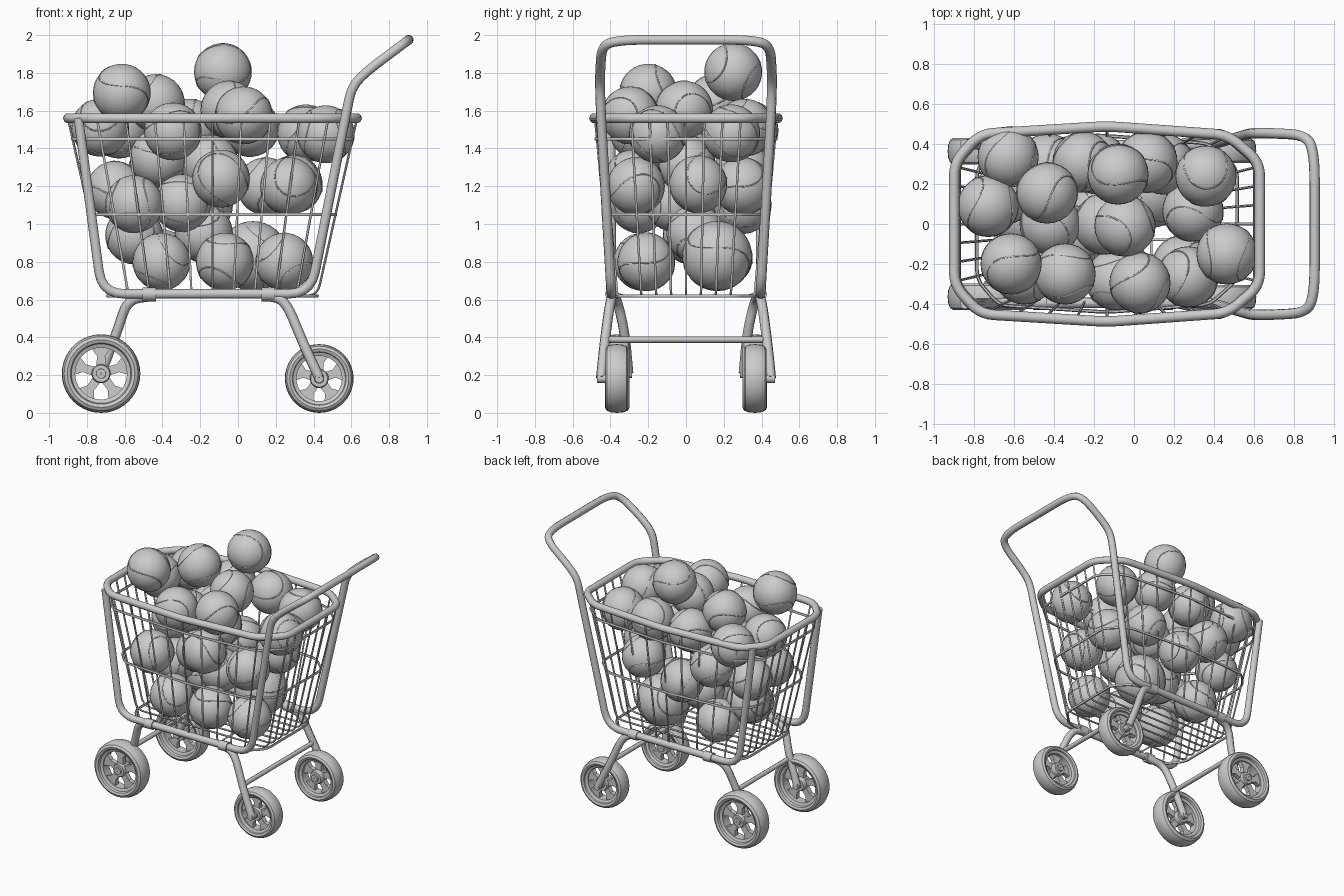
import bpy, bmesh, math, random
from mathutils import Vector, Euler

if "Cube" in bpy.data.objects:
    bpy.data.objects.remove(bpy.data.objects["Cube"])

random.seed(4)


def finish(name, mesh, angle=40):
    ob = bpy.data.objects.new(name, mesh)
    bpy.context.collection.objects.link(ob)
    bpy.ops.object.select_all(action='DESELECT')
    ob.select_set(True)
    bpy.context.view_layer.objects.active = ob
    bpy.ops.object.shade_smooth_by_angle(angle=math.radians(angle))
    return ob


def fillet(points, radius, cyclic=False, steps=5):
    """Round the corners of a polyline."""
    pts = [Vector(p) for p in points]
    n, out = len(pts), []
    for i, p in enumerate(pts):
        if not cyclic and i in (0, n - 1):
            out.append(p)
            continue
        a, b = pts[i - 1] - p, pts[(i + 1) % n] - p
        p0 = p + a.normalized() * min(radius, a.length * .45)
        p1 = p + b.normalized() * min(radius, b.length * .45)
        for k in range(steps + 1):
            t = k / steps
            out.append(p0 * (1 - t) ** 2 + p * 2 * t * (1 - t) + p1 * t * t)
    return out


def tubes(name, paths, r, radius=.1, cyclic=False, res=2):
    """One mesh holding a round tube along each path."""
    cu = bpy.data.curves.new(name, 'CURVE')
    cu.dimensions = '3D'
    cu.bevel_depth, cu.bevel_resolution, cu.use_fill_caps = r, res, True
    for path in paths:
        pts = fillet(path, radius, cyclic) if radius else path
        sp = cu.splines.new('POLY')
        sp.points.add(len(pts) - 1)
        for q, p in zip(sp.points, pts):
            q.co = (*p, 1)
        sp.use_cyclic_u = cyclic
    tmp = bpy.data.objects.new("tmp", cu)
    bpy.context.collection.objects.link(tmp)
    bpy.context.view_layer.update()
    me = bpy.data.meshes.new_from_object(
        tmp.evaluated_get(bpy.context.evaluated_depsgraph_get()))
    bpy.data.objects.remove(tmp)
    return finish(name, me, 60)


def lathe(bm, profile, c, n=32):
    """Revolve a closed (radius, y) profile round the y axis."""
    rows = []
    for i in range(n):
        a = math.tau * i / n
        rows.append([bm.verts.new((c[0] + r * math.cos(a), c[1] + y, c[2] + r * math.sin(a)))
                     for r, y in profile])
    m = len(profile)
    for i in range(n):
        p, q = rows[i], rows[(i + 1) % n]
        for j in range(m):
            bm.faces.new((p[j], p[(j + 1) % m], q[(j + 1) % m], q[j]))


def flip(path):
    return [(x, -y, z) for x, y, z in path]


# Basket shape: half sizes grow linearly with height
Z0, Z1 = .62, 1.56
def level(z):
    t = (z - Z0) / (Z1 - Z0)
    return -.135, .555 + .21 * t, .395 + .087 * t


def ring(z):
    cx, hx, hy = level(z)
    half = [(-1, .64), (-.83, .935), (0, 1.015), (.79, .925), (1, .64)]
    loop = half + [(f, -g) for f, g in reversed(half)]
    return [(cx + f * hx, g * hy, z) for f, g in loop]


tubes("basket_rim", [ring(Z1)], .026, .07, True, 3)
tubes("basket_hoops", [ring(1.45), ring(1.05), ring(Z0)], .009, .05, True, 1)

# Wires: side walls, and lengthwise ones running under the floor
wires = []
cx, tx, ty = level(Z1)
_, bx, by = level(Z0)
for i in range(9):
    f = -.8 + .2 * i
    e = 1 - .1 * abs(f)
    side = [(cx + f * tx, ty * e, Z1), (cx + f * bx, by * e, Z0)]
    if i % 4 == 2:
        wires.append(side + flip(side)[::-1])
    else:
        wires += [side, flip(side)]
for i in range(7):
    g = -.6 + .2 * i
    wires.append([(cx - tx, g * ty, Z1), (cx - bx, g * by, Z0),
                  (cx + bx, g * by, Z0), (cx + tx, g * ty, Z1)])
tubes("basket_wires", wires, .0065, .06, False, 1)

# Main frame: front posts, bottom rails, rear posts and push handle in one tube
side = [(-.845, .40, 1.56), (-.72, .395, .63), (.385, .395, .63), (.57, .45, 1.57),
        (.60, .455, 1.72), (.67, .455, 1.80), (.87, .445, 1.95), (.904, .33, 1.975)]
tubes("frame_and_handle", [side + flip(side)[::-1]], .026, .12, False, 3)

# Legs: the front ones reach the wheels on the inside, the rear ones on the outside
front = [(-.45, .385, .62), (-.585, .365, .60), (-.64, .325, .43), (-.725, .305, .212)]
rear = [(.15, .385, .62), (.25, .40, .60), (.34, .43, .38), (.43, .45, .185)]
tubes("front_legs", [front, flip(front)], .027, .12)
tubes("rear_legs", [rear, flip(rear)], .027, .12)
tubes("leg_crossbars", [[(-.645, -.33, .388), (-.645, .33, .388)],
                        [(.338, -.42, .388), (.338, .42, .388)]], .017, 0)
# Clamps holding the legs to the rails
clamps = []
for x in (-.47, .16):
    for s in (1, -1):
        clamps.append([(x - .035, s * .393, .628), (x + .035, s * .393, .628)])
tubes("leg_clamps", clamps, .037, 0)


def wheel(name, x, y, R, w):
    bm = bmesh.new()
    c = (x, y, R)
    s = 1 if y > 0 else -1
    # tyre
    lathe(bm, [(R * .78, -w * .9), (R * .86, -w), (R * .94, -w * .85), (R * .985, -w * .5), (R, 0),
               (R * .985, w * .5), (R * .94, w * .85), (R * .86, w), (R * .78, w * .9),
               (R * .75, w * .6), (R * .75, -w * .6)], c, 40)
    # rim
    lathe(bm, [(R * .66, -.035), (R * .77, -.044), (R * .77, .044), (R * .66, .035)], c, 40)
    # hub and its cap
    lathe(bm, [(.004, -.045), (.045, -.045), (.05, -.035), (.05, .035), (.045, .045), (.004, .045)], c, 20)
    lathe(bm, [(.003, -.058), (.026, -.058), (.03, 0), (.026, .058), (.003, .058)], c, 12)
    # five spokes, flared at the rim
    for k in range(5):
        a = math.tau * k / 5 + math.pi / 2
        outline = [(.035, -.024), (R * .45, -.022), (R * .68, -.055),
                   (R * .68, .055), (R * .45, .022), (.035, .024)]
        lo, hi = [[bm.verts.new((x + u * math.cos(a) - v * math.sin(a), y + s * d,
                                 R + u * math.sin(a) + v * math.cos(a)))
                   for u, v in outline] for d in (-.01, .025)]
        bm.faces.new(lo)
        bm.faces.new(hi)
        for j in range(6):
            bm.faces.new((lo[j - 1], lo[j], hi[j], hi[j - 1]))
    bmesh.ops.recalc_face_normals(bm, faces=bm.faces)
    me = bpy.data.meshes.new(name)
    bm.to_mesh(me)
    bm.free()
    finish(name, me, 35)


for s, tag in ((-1, "right"), (1, "left")):
    wheel("front_wheel_" + tag, -.725, s * .364, .208, .066)
    wheel("rear_wheel_" + tag, .43, s * .366, .182, .06)
    tubes("axle_" + tag, [[(-.725, s * .285, .208), (-.725, s * .40, .208)],
                          [(.43, s * .33, .182), (.43, s * .47, .182)]], .024, 0)

# Balls heaped in the basket: x, y, z
balls = [(-.63, .335, 1.50), (-.73, .09, 1.51), (-.435, .155, 1.64), (-.615, -.2, 1.695),
         (-.345, -.25, 1.49), (-.255, .31, 1.51), (-.08, .25, 1.805), (.065, .31, 1.51),
         (.36, .24, 1.48), (.295, .065, 1.21), (-.045, -.01, 1.605), (.03, -.295, 1.575),
         (.465, -.15, 1.475), (.27, -.265, 1.20), (-.09, -.28, 1.24), (-.42, 0, 1.35),
         (-.15, 0, 1.32), (-.55, -.25, 1.105), (-.65, .15, 1.18), (-.295, -.06, 1.11),
         (.147, .3, 1.20), (-.18, .3, 1.10), (-.43, .3, 1.28), (.245, -.21, .80),
         (-.405, -.22, .80), (-.07, -.23, .80), (.08, .165, .83), (-.41, .2, .82),
         (-.55, .03, .94), (-.18, .05, .95)]
seams = []
for i, p in enumerate(balls):
    r = .185 if i == 26 else .153
    bm = bmesh.new()
    bmesh.ops.create_uvsphere(bm, u_segments=28, v_segments=18, radius=r)
    bmesh.ops.translate(bm, verts=bm.verts, vec=p)
    me = bpy.data.meshes.new("ball")
    bm.to_mesh(me)
    bm.free()
    finish("ball_%02d" % (i + 1), me, 60)
    rot = Euler([random.uniform(0, math.tau) for _ in range(3)]).to_matrix()
    loop = []
    for k in range(56):
        t = math.tau * k / 56
        v = Vector((.72 * math.cos(t) + .28 * math.cos(3 * t),
                    .72 * math.sin(t) - .28 * math.sin(3 * t),
                    2 * math.sqrt(.72 * .28) * math.sin(2 * t)))
        loop.append(rot @ v * (r - .001) + Vector(p))
    seams.append(loop)
tubes("ball_seams", seams, .004, 0, True, 1)
